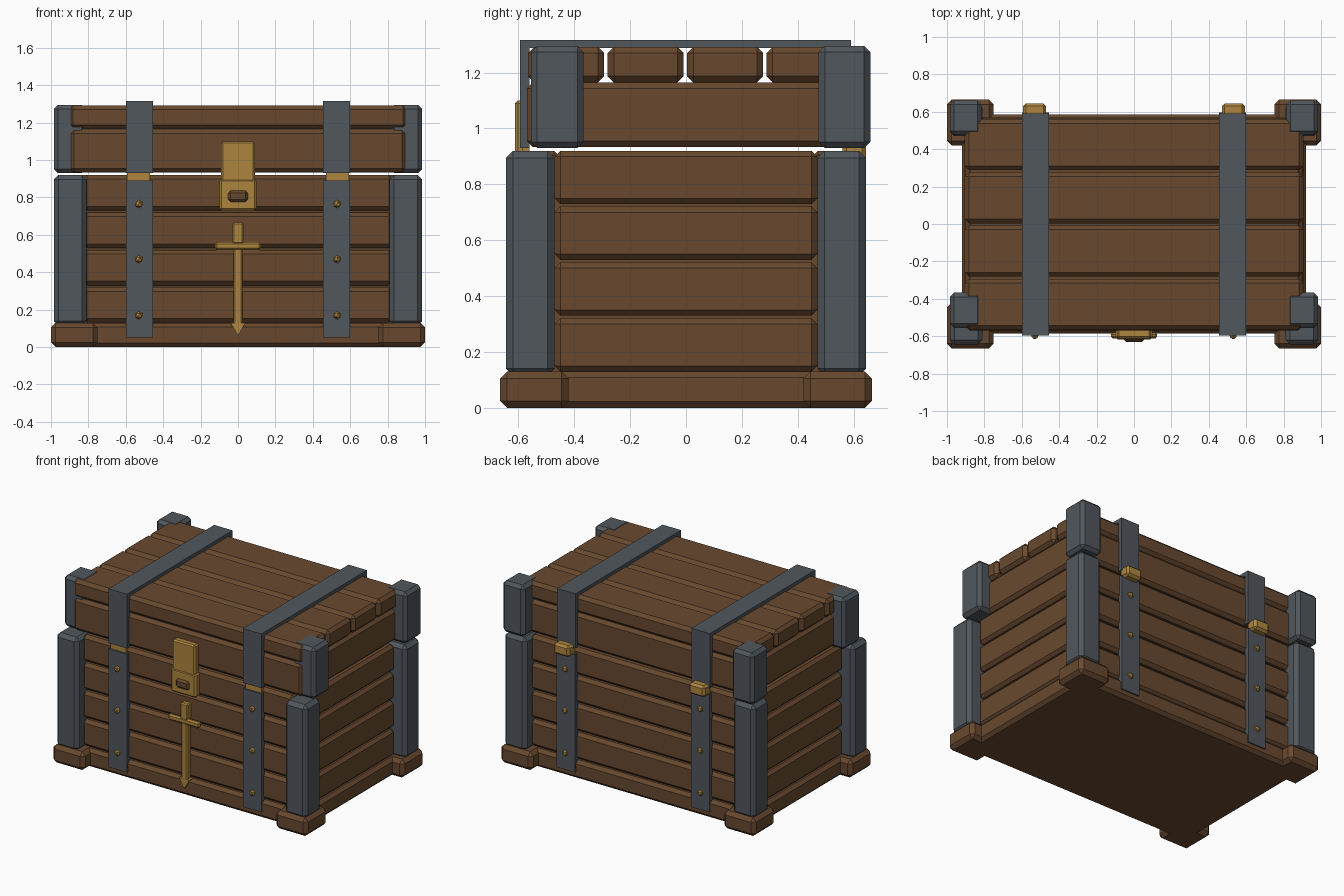
import bpy, bmesh, math
from mathutils import Matrix

if "Cube" in bpy.data.objects:
    bpy.data.objects.remove(bpy.data.objects["Cube"])


def material(name, rgb):
    m = bpy.data.materials.new(name)
    m.diffuse_color = (*rgb, 1)
    m.use_nodes = True
    m.node_tree.nodes["Principled BSDF"].inputs["Base Color"].default_value = m.diffuse_color
    return m


WOOD = material("brown wood", (0.138, 0.066, 0.028))
IRON = material("grey iron", (0.082, 0.095, 0.108))
GOLD = material("brass", (0.42, 0.235, 0.05))


def finish(name, bm, mat):
    mesh = bpy.data.meshes.new(name)
    bm.to_mesh(mesh)
    bm.free()
    mesh.materials.append(mat)
    ob = bpy.data.objects.new(name, mesh)
    bpy.context.collection.objects.link(ob)
    return ob


def box(name, x, y, z, mat, bevel=0.0):
    """Box from (low, high) ranges with a single chamfer."""
    bm = bmesh.new()
    size = [b - a for a, b in (x, y, z)]
    mid = [(a + b) / 2 for a, b in (x, y, z)]
    bmesh.ops.create_cube(bm, size=1, matrix=Matrix.Translation(mid) @ Matrix.Diagonal((*size, 1)))
    if bevel:
        bmesh.ops.bevel(bm, geom=bm.edges[:], offset=bevel, segments=1, affect='EDGES')
    return finish(name, bm, mat)


def span(side, low, high):
    return tuple(sorted((side * low, side * high)))


# Base slab
box("base", (-0.92, 0.92), (-0.585, 0.585), (0, 0.13), WOOD, 0.022)

# Corner feet, body posts and lid posts (the lid sits slightly further back)
for sx in (-1, 1):
    for sy in (-1, 1):
        box("foot", span(sx, 0.75, 1.0), span(sy, 0.42, 0.665), (0, 0.13), WOOD, 0.025)
        box("body_post", span(sx, 0.81, 0.985), span(sy, 0.47, 0.645), (0.115, 0.92), IRON, 0.025)
        y = (-0.555, -0.367) if sy < 0 else (0.475, 0.66)
        box("lid_post", span(sx, 0.815, 0.985), y, (0.93, 1.295), IRON, 0.022)

# Body wall planks, four rows on each side
for row in range(4):
    z = (0.13 + row * 0.2, 0.32 + row * 0.2)
    for s in (-1, 1):
        box("long_plank", (-0.83, 0.83), span(s, 0.45, 0.57), z, WOOD, 0.022)
        box("end_plank", span(s, 0.78, 0.905), (-0.47, 0.47), z, WOOD, 0.02)
# Backing behind the plank joints
box("body_core", (-0.84, 0.84), (-0.53, 0.53), (0.1, 0.905), WOOD)

# Lid frame and top boards
box("lid_frame", (-0.9, 0.9), (-0.57, 0.565), (0.933, 1.165), WOOD, 0.022)
for i in range(4):
    y0 = -0.565 + i * 0.2845
    box("lid_board", (-0.905, 0.905), (y0, y0 + 0.272), (1.165, 1.292), WOOD, 0.022)


def stud(x, side, z):
    bm = bmesh.new()
    bmesh.ops.create_icosphere(bm, subdivisions=1, radius=0.022,
                               matrix=Matrix.Translation((x, side * 0.595, z)))
    finish("stud", bm, GOLD)


# Iron straps, studs and hinges
for sx in (-1, 1):
    x = span(sx, 0.455, 0.6)
    box("strap_top", x, (-0.595, 0.59), (1.288, 1.316), IRON)
    for sy in (-1, 1):
        box("strap_lid_drop", x, span(sy, 0.56, 0.594 if sy < 0 else 0.59), (0.93, 1.29), IRON)
        box("strap_body", x, span(sy, 0.56, 0.595), (0.05, 0.89), IRON)
        for z in (0.17, 0.47, 0.765):
            stud(sx * 0.53, sy, z)
    box("hinge", span(sx, 0.47, 0.593), (0.56, 0.645), (0.875, 0.955), GOLD, 0.015)
    box("hinge_pin", span(sx, 0.47, 0.593), (-0.585, -0.56), (0.88, 0.95), GOLD)

# Latch: hasp, lock plate and keeper
box("hasp", (-0.09, 0.09), (-0.612, -0.56), (0.87, 1.1), GOLD, 0.01)
box("lock_plate", (-0.1, 0.1), (-0.617, -0.56), (0.73, 0.9), GOLD, 0.012)
box("lock_keeper", (-0.053, 0.053), (-0.632, -0.6), (0.775, 0.838), WOOD, 0.014)

# Sword ornament
box("sword_grip", (-0.03, 0.03), (-0.61, -0.56), (0.55, 0.665), GOLD, 0.008)
box("sword_guard", (-0.123, 0.123), (-0.612, -0.58), (0.52, 0.562), GOLD, 0.01)
box("sword_blade", (-0.025, 0.025), (-0.605, -0.56), (0.12, 0.53), GOLD, 0.008)
bm = bmesh.new()
tip = [bm.verts.new((x, -0.605, z)) for x, z in ((-0.04, 0.13), (0, 0.06), (0.04, 0.13))]
face = bm.faces.new(tip)
out = bmesh.ops.extrude_face_region(bm, geom=[face])
bmesh.ops.translate(bm, vec=(0, 0.04, 0), verts=[v for v in out["geom"] if isinstance(v, bmesh.types.BMVert)])
if not face.is_valid or len(bm.faces) < 5:
    bmesh.ops.holes_fill(bm, edges=bm.edges[:])
bmesh.ops.recalc_face_normals(bm, faces=bm.faces[:])
finish("sword_tip", bm, GOLD)
